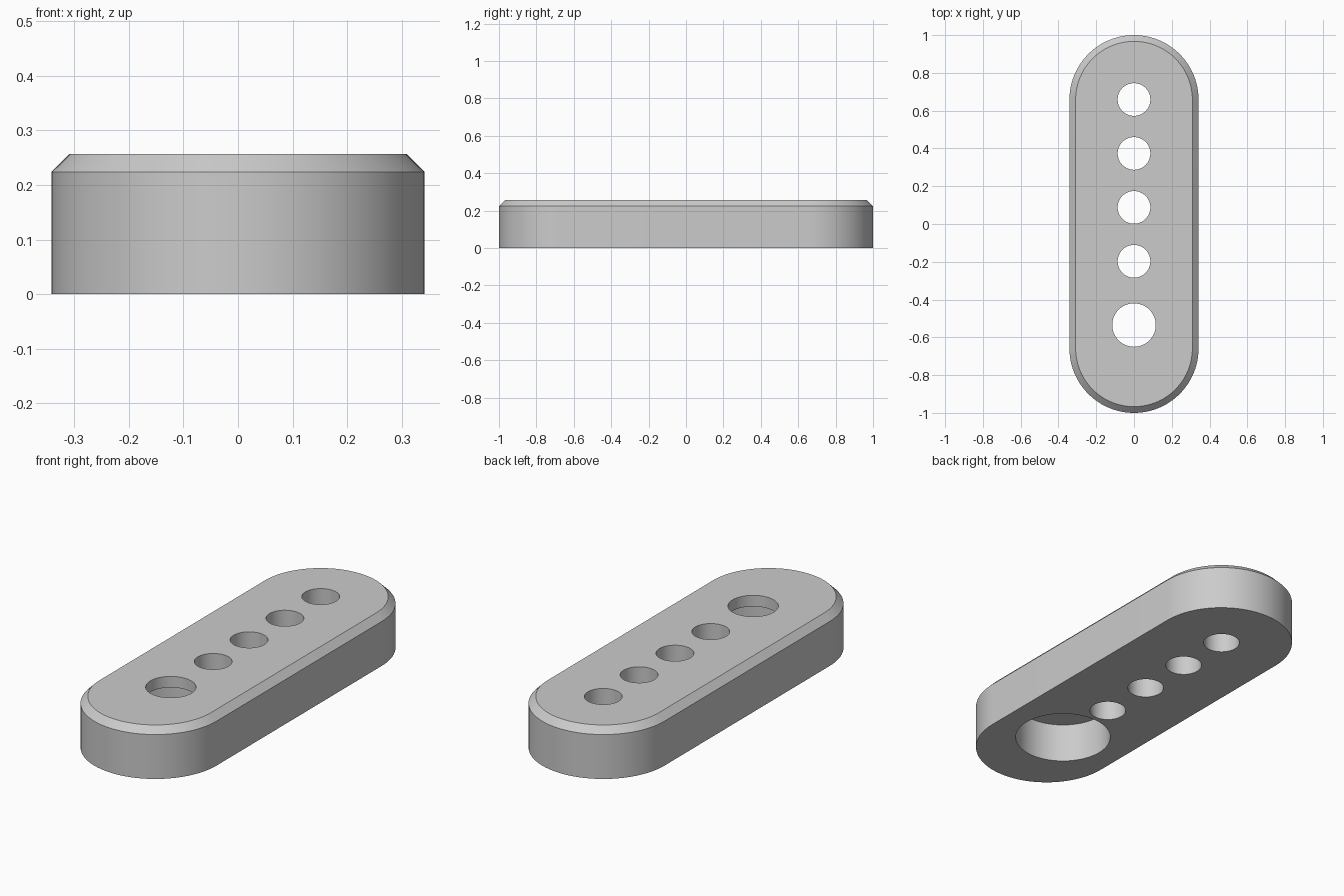
import bpy
import bmesh
from math import cos, sin, pi, radians

cube = bpy.data.objects.get("Cube")
if cube:
    bpy.data.objects.remove(cube, do_unlink=True)

HEIGHT = 0.257
RADIUS = 0.342
CHAMFER = 0.033
ARC_STEPS = 48

grey = bpy.data.materials.new("light grey")
grey.use_nodes = True
COLOUR = (0.6, 0.6, 0.6, 1)
grey.diffuse_color = COLOUR
grey.node_tree.nodes["Principled BSDF"].inputs["Base Color"].default_value = COLOUR


def stadium(bm, radius, z):
    """Ring of vertices: two half circles joined by straight sides."""
    ring = []
    for start, centre in ((0, 1 - RADIUS), (pi, RADIUS - 1)):
        for i in range(ARC_STEPS + 1):
            a = start + pi * i / ARC_STEPS
            ring.append(bm.verts.new((radius * cos(a), centre + radius * sin(a), z)))
    return ring


# Rounded bar with a chamfered top edge
bm = bmesh.new()
rings = [stadium(bm, r, z) for r, z in (
    (RADIUS, 0), (RADIUS, HEIGHT - CHAMFER), (RADIUS - CHAMFER, HEIGHT))]
for low, high in zip(rings, rings[1:]):
    for i in range(len(low)):
        j = (i + 1) % len(low)
        bm.faces.new((low[i], low[j], high[j], high[i]))
bm.faces.new(reversed(rings[0]))
bm.faces.new(rings[-1])
mesh = bpy.data.meshes.new("link_bar")
bm.to_mesh(mesh)
bm.free()
bar = bpy.data.objects.new("link_bar", mesh)
bpy.context.collection.objects.link(bar)
mesh.materials.append(grey)


def drill(y, radius, bottom, top):
    """Cut a vertical round hole through the bar."""
    bpy.ops.mesh.primitive_cylinder_add(
        vertices=64, radius=radius, depth=top - bottom,
        location=(0, y, (bottom + top) / 2))
    cutter = bpy.context.object
    cutter.name = "hole_cutter"
    cutter.hide_render = True
    cutter.data.materials.append(grey)
    cut = bar.modifiers.new("hole", "BOOLEAN")
    cut.operation = "DIFFERENCE"
    cut.solver = "EXACT"
    cut.object = cutter
    bpy.ops.object.select_all(action="DESELECT")
    bar.select_set(True)
    bpy.context.view_layer.objects.active = bar
    bpy.ops.object.modifier_apply(modifier=cut.name)
    bpy.data.objects.remove(cutter, do_unlink=True)


# Row of four small through holes
for i in range(4):
    drill(0.659 - 0.2855 * i, 0.0865, -0.1, HEIGHT + 0.1)

# Large hole with a wide counterbore from below
drill(-0.535, 0.229, -0.1, 0.201)
drill(-0.535, 0.115, 0.1, HEIGHT + 0.1)

# Smooth curved walls, sharp rims
bpy.ops.object.shade_smooth_by_angle(angle=radians(30))
